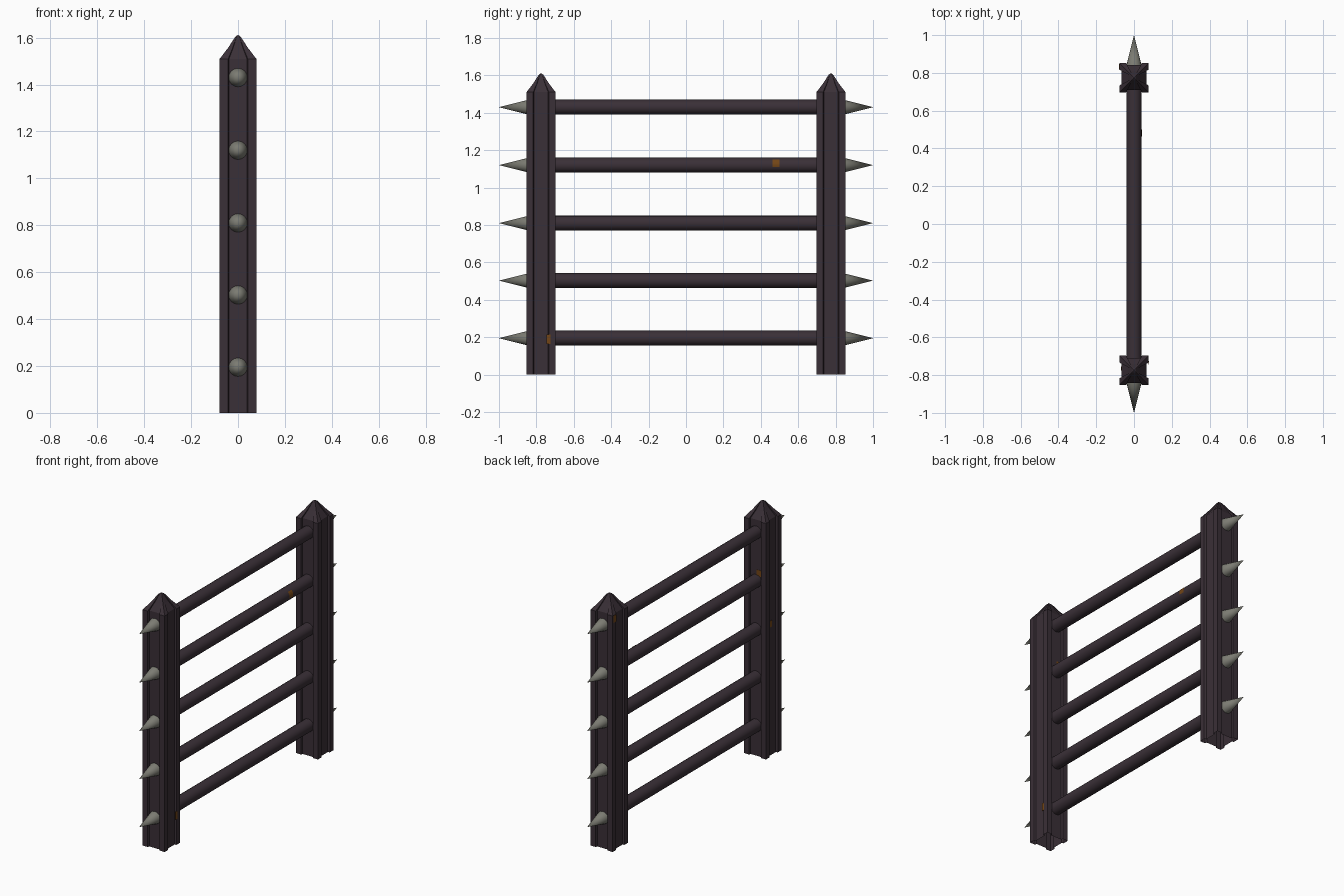
import bpy, bmesh, math
from mathutils import Matrix, Vector

if "Cube" in bpy.data.objects:
    bpy.data.objects.remove(bpy.data.objects["Cube"])

POST_Y = 0.775
RAIL_Z = [0.195, 0.503, 0.81, 1.12, 1.43]

def material(name, rgb):
    m = bpy.data.materials.new(name)
    m.diffuse_color = (*rgb, 1)
    m.use_nodes = True
    m.node_tree.nodes["Principled BSDF"].inputs["Base Color"].default_value = m.diffuse_color
    return m

IRON = material("dark iron", (0.042, 0.029, 0.038))
STEEL = material("grey steel", (0.20, 0.20, 0.17))
RUST = material("rust", (0.17, 0.06, 0.008))

def finish(name, bm, mat, smooth=False, recalc=True):
    if recalc:
        bmesh.ops.recalc_face_normals(bm, faces=bm.faces)
    me = bpy.data.meshes.new(name)
    bm.to_mesh(me)
    bm.free()
    me.materials.append(mat)
    ob = bpy.data.objects.new(name, me)
    bpy.context.collection.objects.link(ob)
    if smooth:
        bpy.ops.object.select_all(action='DESELECT')
        ob.select_set(True)
        bpy.context.view_layer.objects.active = ob
        bpy.ops.object.shade_smooth_by_angle(angle=math.radians(40))
    return ob

def post(name, y):
    # square section with a shallow groove down each side, open at the bottom
    quarter = [(0.078, -0.078), (0.078, -0.042), (0.066, -0.038),
               (0.066, 0.038), (0.078, 0.042)]
    section = [Matrix.Rotation(k * math.pi / 2, 2) @ Vector(p)
               for k in range(4) for p in quarter]
    bm = bmesh.new()
    prev = None
    # shaft, then the concave pointed cap: (height, scale)
    for z, s in [(0, 1), (1.51, 1), (1.558, 0.53), (1.59, 0.27), (1.604, 0.15)]:
        ring = [bm.verts.new((p.x * s, y + p.y * s, z)) for p in section]
        if prev:
            for i in range(len(ring)):
                j = (i + 1) % len(ring)
                bm.faces.new((prev[i], prev[j], ring[j], ring[i]))
        prev = ring
    tip = bm.verts.new((0, y, 1.612))
    for i in range(len(prev)):
        bm.faces.new((prev[i], prev[(i + 1) % len(prev)], tip))
    finish(name, bm, IRON, recalc=False)

def rod(name, y0, y1, z, r0, r1, mat, sides):
    bm = bmesh.new()
    # cone axis z turned to +y
    mtx = Matrix.Translation((0, (y0 + y1) / 2, z)) @ Matrix.Rotation(
        -math.pi / 2 if y1 > y0 else math.pi / 2, 4, 'X')
    bmesh.ops.create_cone(bm, cap_ends=True, segments=sides, radius1=r0,
                          radius2=r1, depth=abs(y1 - y0), matrix=mtx)
    finish(name, bm, mat, smooth=True)

def plate(name, centre, size):
    bm = bmesh.new()
    bmesh.ops.create_cube(bm, size=1, matrix=Matrix.Translation(centre)
                          @ Matrix.Diagonal((*size, 1)))
    finish(name, bm, RUST)

# posts
post("post_front", -POST_Y)
post("post_back", POST_Y)

# rails and the spikes at their ends
for n, z in enumerate(RAIL_Z, 1):
    rod(f"rail_{n}", -0.72, 0.72, z, 0.04, 0.04, IRON, 16)
    rod(f"spike_front_{n}", -0.84, -1.0, z, 0.04, 0, STEEL, 16)
    rod(f"spike_back_{n}", 0.84, 1.0, z, 0.04, 0, STEEL, 16)

# curved rust patch wrapped on the fourth rail
bm = bmesh.new()
cols = []
for k in range(6):
    a = math.radians(-15 + 12 * k)
    cols.append([bm.verts.new((0.0412 * math.cos(a), y, 1.12 + 0.0412 * math.sin(a)))
                 for y in (0.462, 0.50)])
for a, b in zip(cols, cols[1:]):
    bm.faces.new((a[0], a[1], b[1], b[0]))
finish("rust_rail", bm, RUST, recalc=False)

# flat rust patches on the posts
plate("rust_post_low", (0.078, -0.745 + 0.01, 0.19), (0.003, 0.02, 0.05))
plate("rust_post_top", (-0.078, 0.832, 1.485), (0.003, 0.03, 0.045))
plate("rust_post_inner", (-0.02, -0.709, 1.172), (0.035, 0.003, 0.04))
plate("rust_post_side", (-0.066, -0.765, 0.84), (0.003, 0.02, 0.04))
